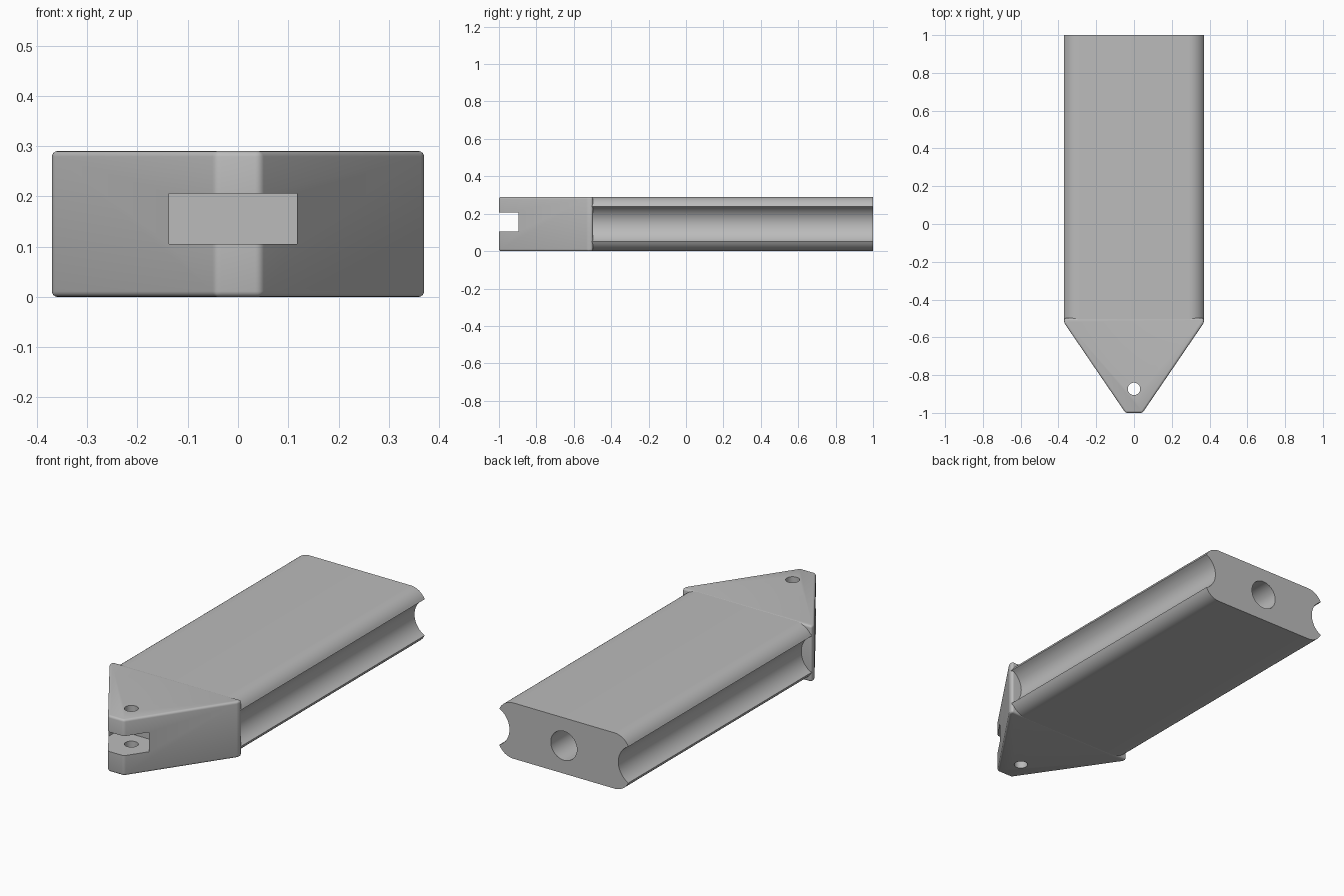
import bpy, bmesh, math
from mathutils import Matrix

HEIGHT, MID = 0.29, 0.145

if "Cube" in bpy.data.objects:
    bpy.data.objects.remove(bpy.data.objects["Cube"])

grey = bpy.data.materials.new("plain grey")
grey.use_nodes = True
colour = (0.5, 0.5, 0.5, 1)
grey.diffuse_color = colour
grey.node_tree.nodes["Principled BSDF"].inputs["Base Color"].default_value = colour


def make(name, bm):
    bmesh.ops.recalc_face_normals(bm, faces=bm.faces)
    mesh = bpy.data.meshes.new(name)
    bm.to_mesh(mesh)
    bm.free()
    ob = bpy.data.objects.new(name, mesh)
    bpy.context.collection.objects.link(ob)
    mesh.materials.append(grey)
    return ob


def prism(name, points, offset):
    """Extrude a closed outline along an offset."""
    bm = bmesh.new()
    face = bm.faces.new([bm.verts.new(p) for p in points])
    new = bmesh.ops.extrude_face_region(bm, geom=[face])["geom"]
    bmesh.ops.translate(bm, vec=offset, verts=[v for v in new if isinstance(v, bmesh.types.BMVert)])
    return make(name, bm)


def cylinder(name, radius, length, centre, axis):
    bm = bmesh.new()
    turn = Matrix.Rotation(math.pi / 2, 4, "X") if axis == "y" else Matrix()
    bmesh.ops.create_cone(bm, cap_ends=True, segments=48, radius1=radius, radius2=radius,
                          depth=length, matrix=Matrix.Translation(centre) @ turn)
    return make(name, bm)


def apply(ob, mod):
    bpy.ops.object.select_all(action="DESELECT")
    ob.select_set(True)
    bpy.context.view_layer.objects.active = ob
    bpy.ops.object.modifier_apply(modifier=mod.name)


def cut(ob, cutter):
    mod = ob.modifiers.new("cut", "BOOLEAN")
    mod.operation, mod.solver, mod.object = "DIFFERENCE", "EXACT", cutter
    apply(ob, mod)
    bpy.data.objects.remove(cutter)


def smooth(ob):
    bpy.ops.object.select_all(action="DESELECT")
    ob.select_set(True)
    bpy.context.view_layer.objects.active = ob
    bpy.ops.object.shade_smooth_by_angle(angle=math.radians(30))


# Body profile: rounded shoulder, then the hollow side groove; mirrored twice
top = MID - 0.0005
lip, run, tip = 0.094, 0.08, 0.37
sweep = 2 * math.atan((top - lip) / run)
radius = run / math.sin(sweep)
quarter = [(tip - run + radius * math.sin(sweep * i / 8),
            top - radius * (1 - math.cos(sweep * i / 8))) for i in range(9)]
depth = 0.058
groove_r = (lip ** 2 + depth ** 2) / (2 * depth)
groove_x = tip - depth + groove_r
start = math.asin(lip / groove_r)
for i in range(1, 9):
    a = start * (1 - i / 8)
    quarter.append((groove_x - groove_r * math.cos(a), groove_r * math.sin(a)))
half = quarter + [(x, -z) for x, z in quarter[-2::-1]]
outline = half + [(-x, z) for x, z in reversed(half)]
body = prism("grooved_body", [(x, 1, z + MID) for x, z in outline], (0, -1.512, 0))
cut(body, cylinder("rear_bore", 0.075, 1.2, (0, 1, MID), "y"))
smooth(body)

# Tapered head with softened edges
side = [(0.045, -1), (0.37, -0.523), (0.37, -0.498)]
plan = side + [(-x, y) for x, y in reversed(side)]
head = prism("tapered_head", [(x, y, 0) for x, y in plan], (0, 0, HEIGHT))
soft = head.modifiers.new("soft edges", "BEVEL")
soft.width, soft.segments, soft.limit_method = 0.011, 4, "ANGLE"
apply(head, soft)

# Front slot, and the pin hole down through it
slot = [(-0.137, -1.1), (0.117, -1.1), (0.117, -0.78), (-0.137, -0.78)]
cut(head, prism("slot_cutter", [(x, y, 0.105) for x, y in slot], (0, 0, 0.101)))
cut(head, cylinder("pin_cutter", 0.033, 1, (0, -0.873, MID), "z"))
smooth(head)
